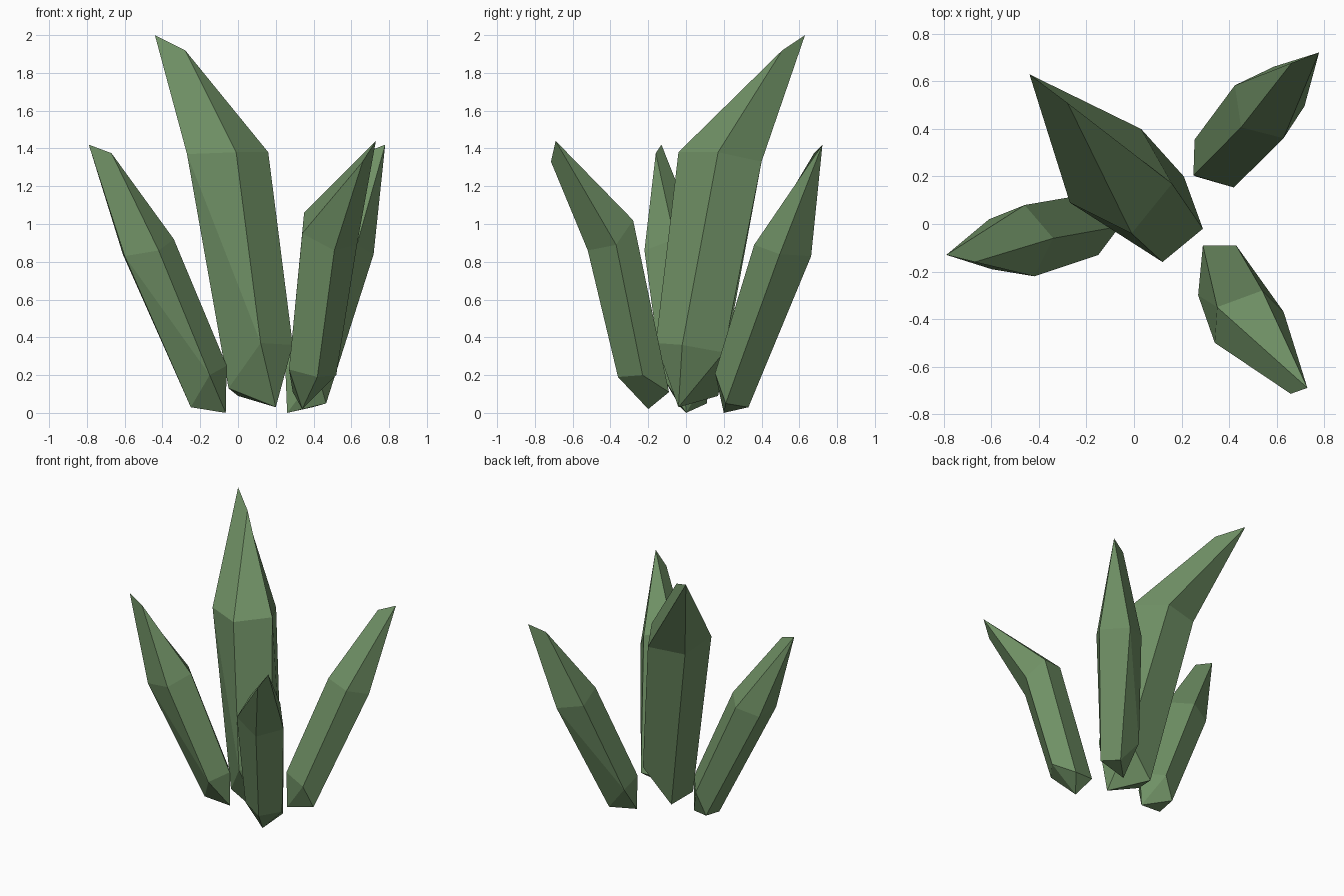
import bpy, bmesh, math
from mathutils import Matrix, Vector

if "Cube" in bpy.data.objects:
    bpy.data.objects.remove(bpy.data.objects["Cube"])

green = bpy.data.materials.new("crystal_green")
green.diffuse_color = (0.16, 0.28, 0.13, 1)
green.use_nodes = True
green.node_tree.nodes["Principled BSDF"].inputs["Base Color"].default_value = green.diffuse_color


def crystal(name, tip, upper, lower, foot, xform=Matrix()):
    """Five-sided shard: chisel tip (2 points), two rings, one pointed foot."""
    bm = bmesh.new()
    a, b = [bm.verts.new(xform @ Vector(p)) for p in tip]
    p = [bm.verts.new(xform @ Vector(v)) for v in upper]
    q = [bm.verts.new(xform @ Vector(v)) for v in lower]
    e = bm.verts.new(xform @ Vector(foot))
    # chisel tip
    for f in ((b, p[0], p[1]), (a, b, p[1], p[2]), (a, p[2], p[3]),
              (a, p[3], p[4]), (a, p[4], p[0], b)):
        bm.faces.new(f)
    # shaft sides and pointed foot
    for i in range(5):
        j = (i + 1) % 5
        if i == 4:
            bm.faces.new((p[4], q[0], p[0]))
            bm.faces.new((p[4], q[4], q[0]))
        else:
            bm.faces.new((p[i], q[i], q[j], p[j]))
        bm.faces.new((q[i], e, q[j]))
    bmesh.ops.recalc_face_normals(bm, faces=bm.faces)
    mesh = bpy.data.meshes.new(name)
    bm.to_mesh(mesh)
    bm.free()
    mesh.materials.append(green)
    obj = bpy.data.objects.new(name, mesh)
    bpy.context.collection.objects.link(obj)
    return obj


# tall central shard
crystal("main_crystal",
        [(-.44, .63, 2.0), (-.28, .51, 1.92)],
        [(-.01, -.04, 1.38), (.16, .17, 1.38), (.03, .40, 1.33),
         (-.23, .34, 1.32), (-.27, .09, 1.37)],
        [(.12, -.16, .37), (.29, -.02, .36), (.21, .20, .32),
         (0, .17, .09), (-.05, -.01, .13)],
        (.20, -.04, .03))

# small shard shape, used on the left and turned for the back right
small = dict(
    tip=[(-.79, -.13, 1.42), (-.67, -.16, 1.375)],
    upper=[(-.42, -.22, .86), (-.34, -.06, .92), (-.46, .08, .89),
           (-.61, .02, .84), (-.60, -.19, .83)],
    lower=[(-.15, -.13, .20), (-.06, -.01, .25), (-.17, .13, .21),
           (-.24, .11, .05), (-.25, -.03, .03)],
    foot=(-.065, 0, 0))
crystal("left_crystal", **small)
turn = (Matrix.Translation((.26, .2, 0)) @ Matrix.Rotation(math.radians(-145), 4, 'Z')
        @ Matrix.Translation((.065, 0, 0)))
crystal("back_right_crystal", **small, xform=turn)

# front right shard
crystal("front_right_crystal",
        [(.73, -.69, 1.44), (.66, -.715, 1.33)],
        [(.34, -.50, .95), (.51, -.52, .86), (.63, -.37, .89),
         (.54, -.28, 1.02), (.35, -.35, 1.06)],
        [(.27, -.30, .23), (.42, -.36, .19), (.52, -.23, .20),
         (.43, -.09, .11), (.29, -.09, .11)],
        (.34, -.20, .02))
